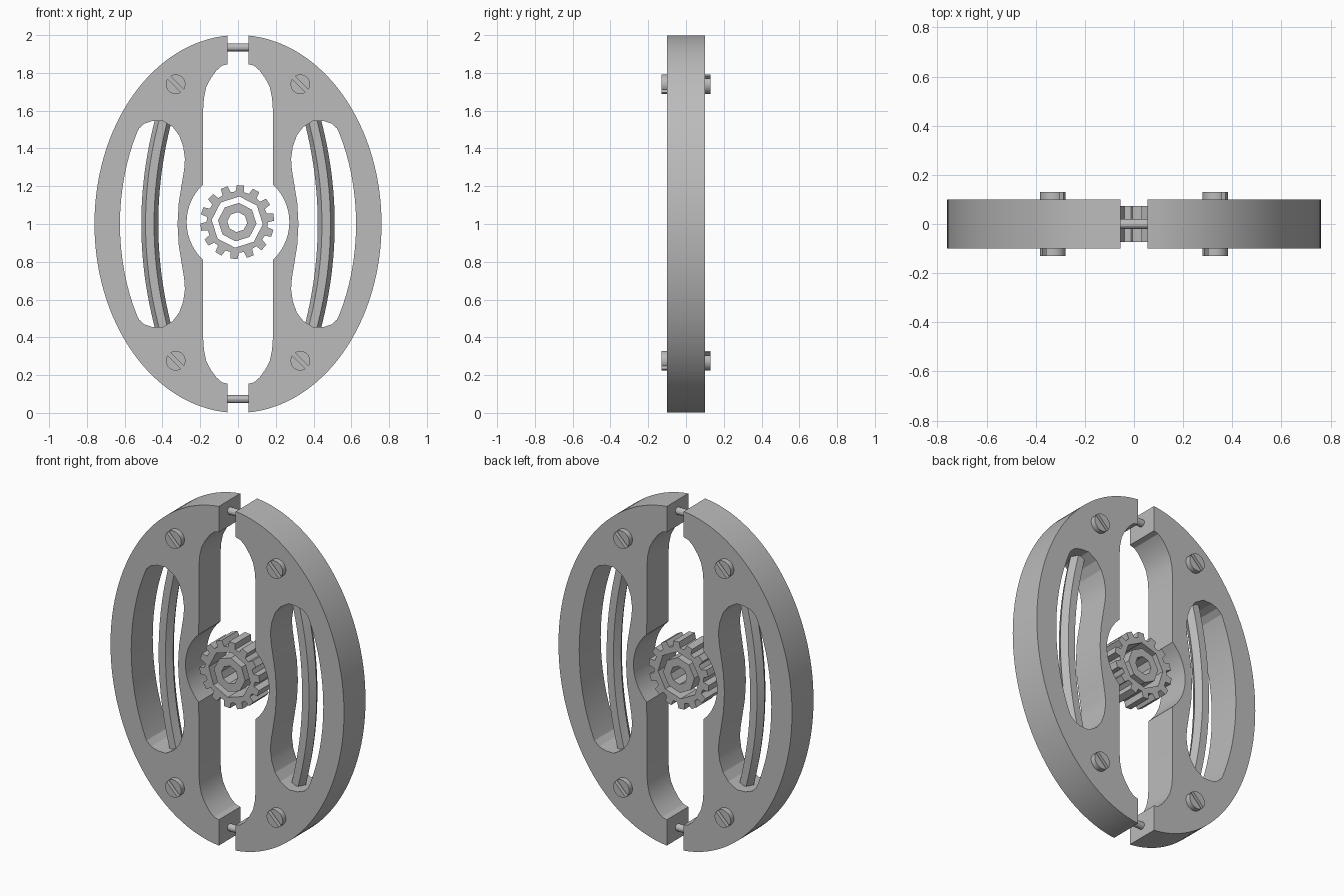
import bpy, bmesh, math
from mathutils import Matrix, Vector

cube = bpy.data.objects.get("Cube")
if cube:
    bpy.data.objects.remove(cube, do_unlink=True)

grey = bpy.data.materials.new("plain grey")
grey.use_nodes = True
colour = (0.5, 0.5, 0.5, 1)
grey.diffuse_color = colour
grey.node_tree.nodes["Principled BSDF"].inputs["Base Color"].default_value = colour


def finish(name, bm):
    """Clean the mesh, link it and keep its sharp edges."""
    bmesh.ops.remove_doubles(bm, verts=bm.verts, dist=0.0002)
    bmesh.ops.recalc_face_normals(bm, faces=bm.faces)
    mesh = bpy.data.meshes.new(name)
    bm.to_mesh(mesh)
    bm.free()
    mesh.materials.append(grey)
    obj = bpy.data.objects.new(name, mesh)
    bpy.context.collection.objects.link(obj)
    bpy.ops.object.select_all(action='DESELECT')
    obj.select_set(True)
    bpy.context.view_layer.objects.active = obj
    bpy.ops.object.shade_smooth_by_angle(angle=math.radians(15))
    return obj


def plate(name, loops, half_depth, y=0.0):
    """Extrude closed x-z outlines along y; inner loops become holes."""
    curve = bpy.data.curves.new(name + "_outline", 'CURVE')
    curve.dimensions = '2D'
    curve.fill_mode = 'BOTH'
    curve.extrude = half_depth
    for loop in loops:
        spline = curve.splines.new('POLY')
        spline.points.add(len(loop) - 1)
        for point, (x, z) in zip(spline.points, loop):
            point.co = (x, z, 0, 1)
        spline.use_cyclic_u = True
    helper = bpy.data.objects.new(name + "_outline", curve)
    bpy.context.collection.objects.link(helper)
    graph = bpy.context.evaluated_depsgraph_get()
    mesh = bpy.data.meshes.new_from_object(helper.evaluated_get(graph))
    bm = bmesh.new()
    bm.from_mesh(mesh)
    bpy.data.objects.remove(helper)
    bpy.data.meshes.remove(mesh)
    bm.transform(Matrix.Translation((0, y, 0)) @ Matrix.Rotation(math.pi / 2, 4, 'X'))
    return finish(name, bm)


def arc(rx, rz, start, end, count, cx=0.0, cz=1.0):
    """Points of an elliptical arc, angles in degrees."""
    out = []
    for i in range(count + 1):
        a = math.radians(start + (end - start) * i / count)
        out.append((cx + rx * math.cos(a), cz + rz * math.sin(a)))
    return out


def ring(radius, sides, turn):
    return arc(radius, radius, turn, turn + 360, sides, GEAR_X, GEAR_Z)[:-1]


GEAR_X, GEAR_Z = -0.004, 1.01

# Half frame outline: outer ellipse, stepped end, rounded recess, gear clearance
tip = math.degrees(math.acos(0.055 / 0.76))
corner = [(0.055, 1.846), (0.085, 1.838), (0.115, 1.812), (0.145, 1.77),
          (0.168, 1.725), (0.18, 1.67), (0.185, 1.6)]
frame = arc(0.76, 1.0, -tip, tip, 64)
frame += corner
frame += arc(0.272, 0.272, 47, -47, 14, 0, GEAR_Z)
frame += [(x, 2 - z) for x, z in reversed(corner)]

# Kidney-shaped window
upper = [(0.525, 1.505), (0.495, 1.532), (0.455, 1.545), (0.4, 1.547),
         (0.345, 1.513), (0.312, 1.47), (0.29, 1.41), (0.281, 1.345),
         (0.285, 1.29), (0.298, 1.21), (0.314, 1.11)]
window = arc(0.625, 0.934, -31, 31, 16) + upper + [(0.32, 1.0)]
window += [(x, 2 - z) for x, z in reversed(upper)]

for side, sx in (("left", 1), ("right", -1)):
    plate(side + "_frame", [[(sx * x, z) for x, z in loop] for loop in (frame, window)], 0.1)

    # Bowed hexagonal bar across the window
    bm = bmesh.new()
    rows, steps = [], 24
    for i in range(steps + 1):
        t = -1 + 2 * i / steps
        cx = 0.467 - 0.076 * t * t
        rows.append([bm.verts.new((sx * (cx + 0.045 * math.cos(k * math.pi / 3)),
                                   0.045 * math.sin(k * math.pi / 3), 1 + 0.565 * t))
                     for k in range(6)])
    for a, b in zip(rows, rows[1:]):
        for k in range(6):
            n = (k + 1) % 6
            bm.faces.new((a[k], a[n], b[n], b[k]))
    bm.faces.new(rows[0])
    bm.faces.new(rows[-1])
    finish(side + "_bar", bm)

    # Slotted screw heads on both faces
    for level, z in (("upper", 1.74), ("lower", 0.276)):
        for face, sy in (("front", -1), ("back", 1)):
            radius = 0.052
            edge = math.degrees(math.asin(0.01 / radius))
            slant = 45 * sy
            for part, turn in (("a", 0), ("b", 180)):
                half = arc(radius, radius, edge + slant + turn,
                           180 - edge + slant + turn, 12, sx * 0.33, z)
                plate(f"{side}_{level}_{face}_screw_{part}", [half], 0.0155, sy * 0.1155)

# Guide pins joining the two halves
for name, z in (("top_pin", 1.935), ("bottom_pin", 0.073)):
    bm = bmesh.new()
    place = Matrix.Translation((0, 0, z)) @ Matrix.Rotation(math.pi / 2, 4, 'Y')
    bmesh.ops.create_cone(bm, cap_ends=True, segments=16, radius1=0.021,
                          radius2=0.021, depth=0.2, matrix=place)
    finish(name, bm)

# Toothed gear with octagonal bore
teeth = 14
gear = []
for i in range(teeth):
    for offset, radius in ((-0.32, 0.162), (-0.22, 0.196), (0.22, 0.196), (0.32, 0.162)):
        a = math.radians(85) + 2 * math.pi * (i + offset) / teeth
        gear.append((GEAR_X + radius * math.cos(a), GEAR_Z + radius * math.sin(a)))
plate("gear", [gear, ring(0.136, 8, -5)], 0.073)

# Octagonal hub
plate("hub", [ring(0.102, 8, -5), ring(0.053, 8, -5)], 0.073)
